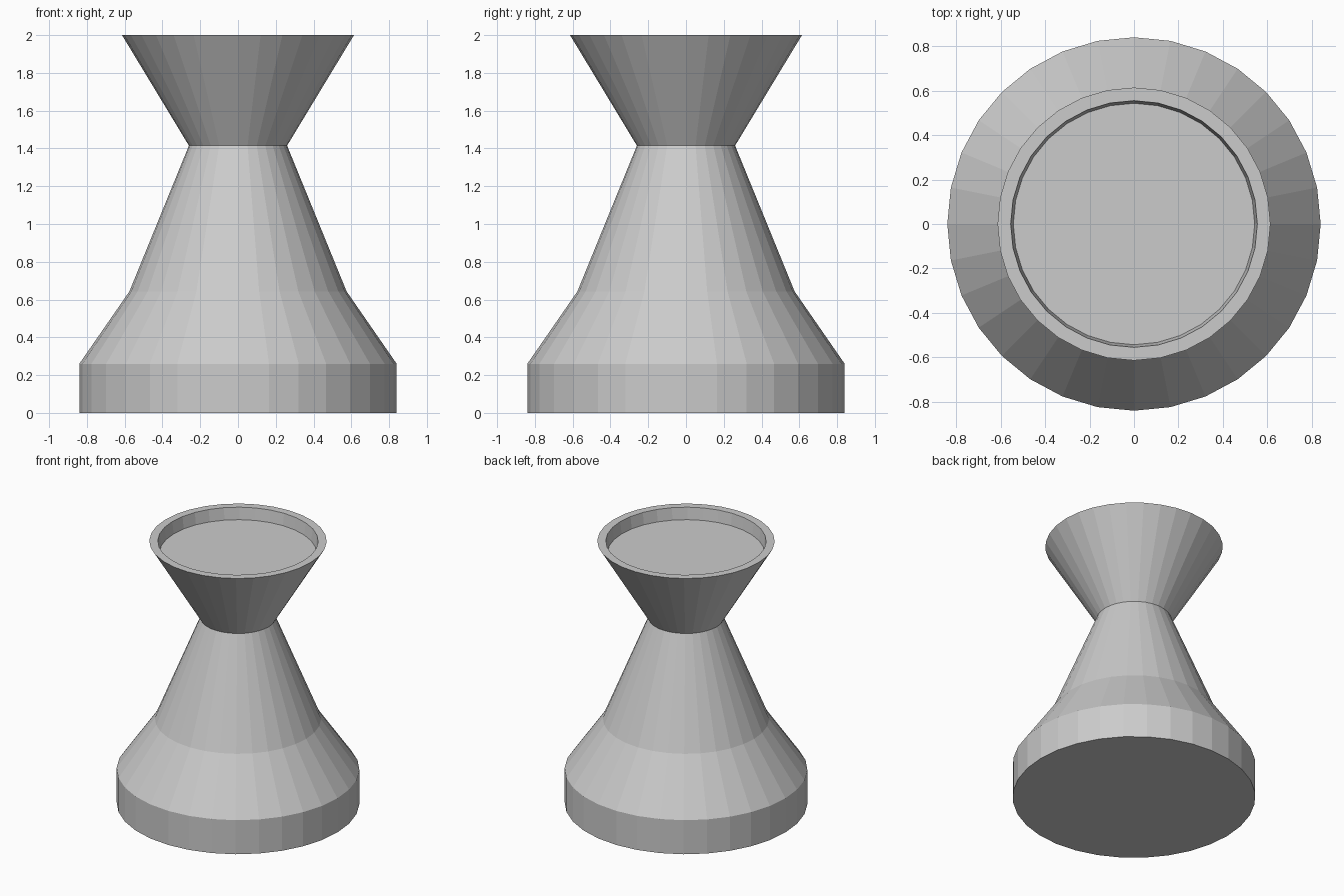
import bpy, bmesh
from math import cos, sin, tau

if "Cube" in bpy.data.objects:
    bpy.data.objects.remove(bpy.data.objects["Cube"])

SIDES = 32


def lathe(name, profile):
    """Revolve (radius, height) points around z and cap both ends."""
    bm = bmesh.new()
    rings = [[bm.verts.new((r * cos(tau * i / SIDES), r * sin(tau * i / SIDES), z))
              for i in range(SIDES)] for r, z in profile]
    for low, high in zip(rings, rings[1:]):
        for i in range(SIDES):
            j = (i + 1) % SIDES
            bm.faces.new((low[i], low[j], high[j], high[i]))
    bm.faces.new(rings[0][::-1])
    bm.faces.new(rings[-1])
    mesh = bpy.data.meshes.new(name)
    bm.to_mesh(mesh)
    bm.free()
    obj = bpy.data.objects.new(name, mesh)
    bpy.context.collection.objects.link(obj)
    return obj


# Foot, flared body, narrow waist, then a cup with a shallow recessed top
lathe("pedestal", [
    (0.84, 0), (0.84, 0.26),
    (0.575, 0.643), (0.26, 1.415),
    (0.614, 2), (0.555, 2),
    (0.543, 1.91),
])
